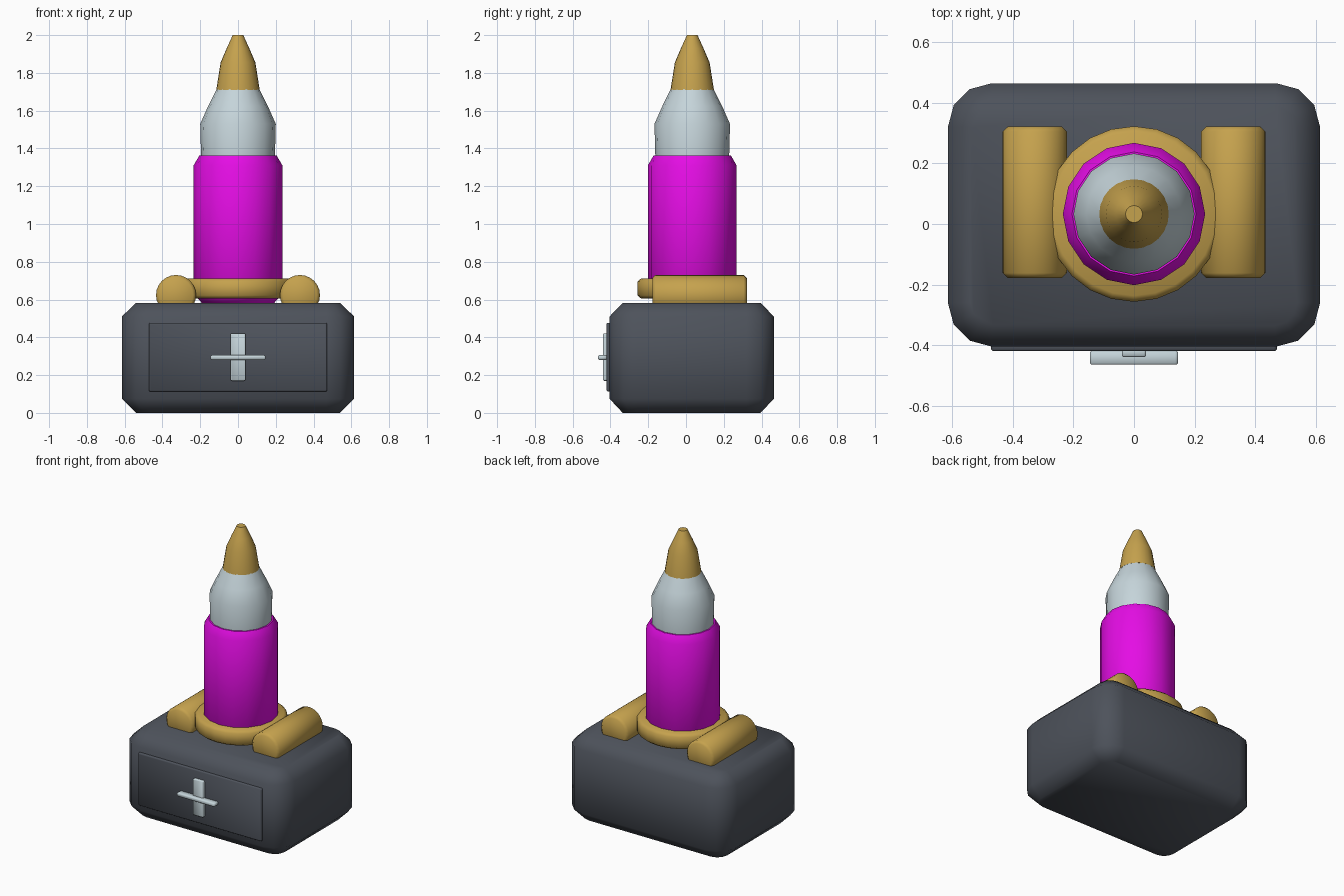
import bpy, bmesh, math
from mathutils import Matrix, Vector

if "Cube" in bpy.data.objects:
    bpy.data.objects.remove(bpy.data.objects["Cube"])


def material(name, rgb):
    m = bpy.data.materials.new(name)
    m.use_nodes = True
    m.diffuse_color = (*rgb, 1)
    m.node_tree.nodes["Principled BSDF"].inputs["Base Color"].default_value = (*rgb, 1)
    return m


slate = material("dark slate", (0.075, 0.085, 0.105))
gold = material("gold", (0.56, 0.36, 0.075))
silver = material("pale silver", (0.56, 0.66, 0.70))
magenta = material("magenta", (0.78, 0.004, 0.78))


def circle(radius, sides):
    return [(radius * math.cos(a), radius * math.sin(a))
            for a in (2 * math.pi * i / sides for i in range(sides))]


def rounded_rect(hx, hy, r, steps=3):
    pts = []
    for q, (sx, sy) in enumerate([(1, 1), (-1, 1), (-1, -1), (1, -1)]):
        for k in range(steps + 1):
            a = math.pi / 2 * (q + k / steps)
            pts.append((sx * (hx - r) + r * math.cos(a), sy * (hy - r) + r * math.sin(a)))
    return pts


def loft(name, rings, mat, location=(0, 0, 0), along_y=False, angle=50):
    """Skin a stack of (height, outline) rings and cap both ends flat."""
    bm = bmesh.new()
    loops = [[bm.verts.new((x, y, h)) for x, y in outline] for h, outline in rings]
    for low, high in zip(loops, loops[1:]):
        for i in range(len(low)):
            j = (i + 1) % len(low)
            bm.faces.new((low[i], low[j], high[j], high[i])).smooth = True
    bm.faces.new(loops[0][::-1])
    bm.faces.new(loops[-1])
    if along_y:
        bm.transform(Matrix.Rotation(math.pi / 2, 4, "X"))
    bm.normal_update()
    mesh = bpy.data.meshes.new(name)
    bm.to_mesh(mesh)
    bm.free()
    mesh.set_sharp_from_angle(angle=math.radians(angle))
    mesh.materials.append(mat)
    obj = bpy.data.objects.new(name, mesh)
    obj.location = location
    bpy.context.collection.objects.link(obj)
    return obj


def lathe(name, profile, mat, location, sides=16, **kw):
    return loft(name, [(h, circle(r, sides)) for r, h in profile], mat, location, **kw)


def plate(name, hx, hz, depth, bevel, mat, location):
    """Thin front-facing slab with softened edges; its front is at -y."""
    inner = rounded_rect(hx - bevel, hz - bevel, bevel)
    outer = rounded_rect(hx, hz, bevel * 2)
    return loft(name, [(0, inner), (bevel, outer), (depth - bevel, outer), (depth, inner)],
                mat, location, along_y=True)


# Chamfered base box
AXIS = Vector((0, 0.033, 0))
full = rounded_rect(0.615, 0.435, 0.145)
inset = rounded_rect(0.54, 0.365, 0.075)
loft("base", [(0, inset), (0.075, full), (0.51, full), (0.583, inset)], slate, (0, 0.03, 0))

# Tower parts, stacked on one axis
lathe("tower_body", [(0.185, 0.575), (0.235, 0.63), (0.235, 1.31), (0.205, 1.362)],
      magenta, AXIS)
lathe("tower_shoulder", [(0.195, 1.34), (0.2, 1.53), (0.158, 1.625), (0.113, 1.715)],
      silver, AXIS, sides=16)
lathe("tower_tip", [(0.115, 1.71), (0.092, 1.855), (0.06, 1.93), (0.028, 2.0)],
      gold, AXIS, sides=24)
lathe("collar", [(0.27, 0.605), (0.29, 0.622), (0.29, 0.695), (0.27, 0.712)],
      gold, AXIS, sides=24)

# Half-sunk rollers beside the collar
for side, name in ((1, "left_roller"), (-1, "right_roller")):
    lathe(name, [(0.09, 0), (0.106, 0.016), (0.106, 0.484), (0.09, 0.5)],
          gold, (side * 0.328, 0.322, 0.624), sides=24, along_y=True)

# Front drawer panel with crossed handle
plate("drawer_panel", 0.472, 0.182, 0.03, 0.005, slate, (0, -0.39, 0.295))
plate("handle_plate", 0.04, 0.125, 0.03, 0.004, silver, (0, -0.409, 0.295))
plate("handle_bar", 0.146, 0.0125, 0.045, 0.005, silver, (0, -0.42, 0.293))
